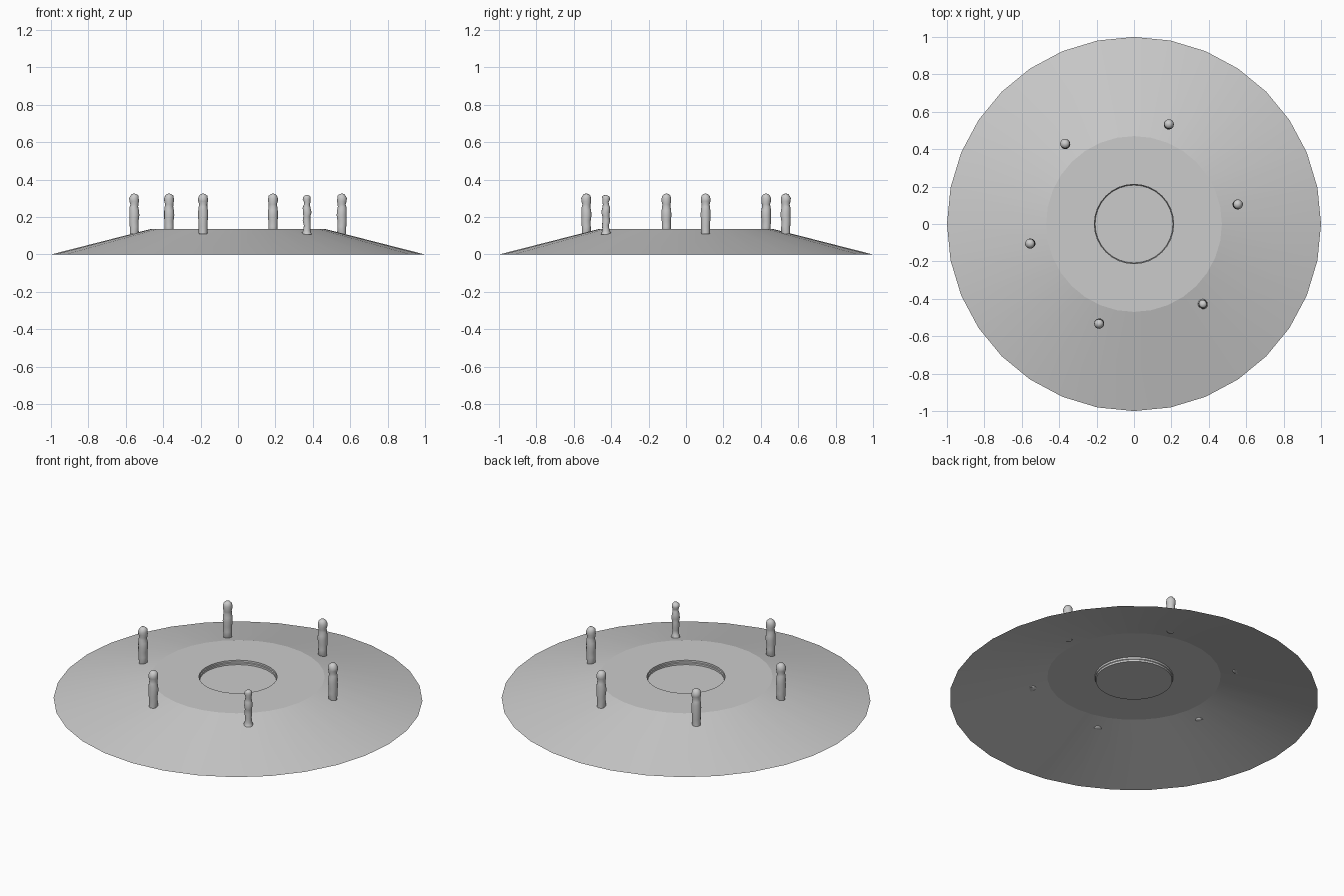
import bpy, bmesh, math

if "Cube" in bpy.data.objects:
    bpy.data.objects.remove(bpy.data.objects["Cube"])


def lathe(name, profile, sides, angle, location=(0, 0, 0), wobble=0.0, squash=1.0):
    """Revolve (radius, height) points around z; zero radius makes a pole."""
    bm = bmesh.new()
    rings = []
    for k, (r, z) in enumerate(profile):
        if r == 0:
            rings.append([bm.verts.new((0, 0, z))])
            continue
        dx = wobble * math.sin(k * 2.1)
        ring = []
        for i in range(sides):
            a = 2 * math.pi * i / sides
            ring.append(bm.verts.new((r * squash * math.cos(a) + dx, r * squash * math.sin(a), z)))
        rings.append(ring)
    for lo, hi in zip(rings, rings[1:]):
        for i in range(sides):
            j = (i + 1) % sides
            if len(hi) == 1:
                bm.faces.new((lo[i], lo[j], hi[0]))
            elif len(lo) == 1:
                bm.faces.new((lo[0], hi[j], hi[i]))
            else:
                bm.faces.new((lo[i], lo[j], hi[j], hi[i]))
    mesh = bpy.data.meshes.new(name)
    bm.to_mesh(mesh)
    bm.free()
    obj = bpy.data.objects.new(name, mesh)
    bpy.context.collection.objects.link(obj)
    obj.location = location
    bpy.ops.object.select_all(action='DESELECT')
    obj.select_set(True)
    bpy.context.view_layer.objects.active = obj
    bpy.ops.object.shade_smooth_by_angle(angle=math.radians(angle))
    return obj


# Thin sloping base, open underneath, with a shallow round recess
lathe("sloped_base", [(1.0, 0.0), (0.47, 0.135), (0.212, 0.135), (0.212, 0.124),
                      (0.208, 0.121), (0.208, 0.11), (0, 0.11)], 32, 12)

# Ring of six slim standing stones with rounded heads
stone = [(0, 0.110), (0.022, 0.110), (0.024, 0.116), (0.024, 0.15), (0.025, 0.18),
         (0.027, 0.21), (0.026, 0.235), (0.023, 0.255), (0.022, 0.268),
         (0.026, 0.285), (0.026, 0.300), (0.022, 0.314), (0.013, 0.323), (0, 0.326)]
# The front right stone is thinner and more weathered
worn_stone = [(0, 0.108), (0.024, 0.108), (0.025, 0.116), (0.019, 0.13), (0.018, 0.155),
              (0.021, 0.18), (0.019, 0.205), (0.023, 0.225), (0.021, 0.25),
              (0.016, 0.268), (0.017, 0.28), (0.021, 0.295), (0.020, 0.308),
              (0.012, 0.316), (0, 0.318)]
for n in range(6):
    a = math.radians(10.7 + 60 * n)
    worn = n == 5
    obj = lathe(f"standing_stone_{n + 1}", worn_stone if worn else stone, 16, 60,
                (0.565 * math.cos(a), 0.565 * math.sin(a), 0),
                0.003 if worn else 0.0015)
    obj.rotation_euler.z = a
